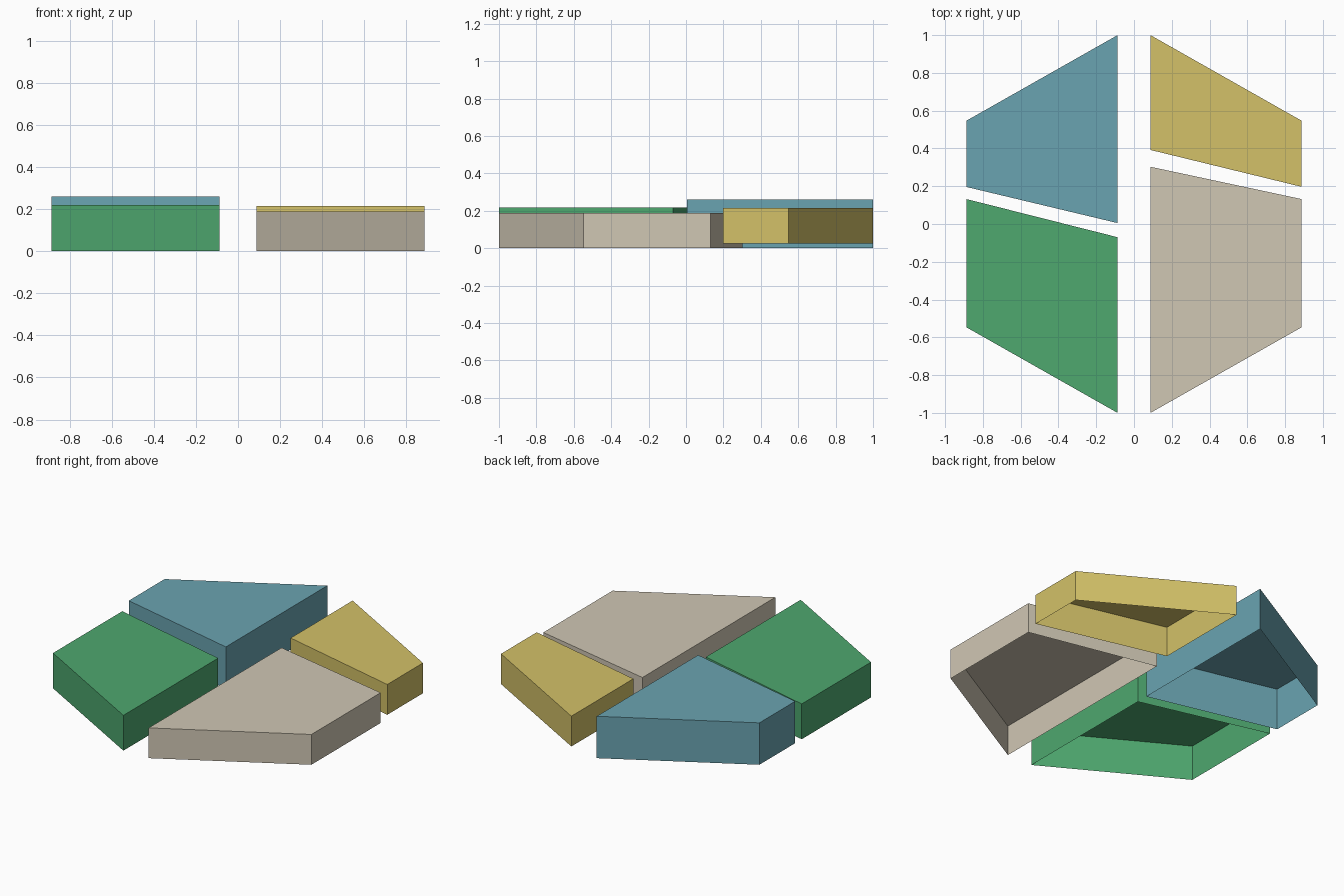
import bpy
import bmesh

if "Cube" in bpy.data.objects:
    bpy.data.objects.remove(bpy.data.objects["Cube"])


def linear(hex_code):
    """Convert an sRGB hex colour to linear RGBA."""
    out = []
    for i in (0, 2, 4):
        c = int(hex_code[i:i + 2], 16) / 255
        out.append(c / 12.92 if c <= 0.04045 else ((c + 0.055) / 1.055) ** 2.4)
    return (*out, 1.0)


def open_tray(name, colour_name, colour, outline, z0, z1):
    """Thin shell: flat top and upright side walls, open underneath."""
    bm = bmesh.new()
    low = [bm.verts.new((x, y, z0)) for x, y in outline]
    high = [bm.verts.new((x, y, z1)) for x, y in outline]
    bm.faces.new(high)
    n = len(outline)
    for i in range(n):
        j = (i + 1) % n
        bm.faces.new((low[i], low[j], high[j], high[i]))
    mesh = bpy.data.meshes.new(name)
    bm.to_mesh(mesh)
    bm.free()
    mat = bpy.data.materials.new(colour_name)
    mat.diffuse_color = linear(colour)
    mat.use_nodes = True
    mat.node_tree.nodes["Principled BSDF"].inputs["Base Color"].default_value = mat.diffuse_color
    mesh.materials.append(mat)
    bpy.context.collection.objects.link(bpy.data.objects.new(name, mesh))


# Hexagon split into four pieces: inner and outer x, outer corner y
IN, OUT, CORNER = 0.087, 0.887, 0.547

# Outlines run counter-clockwise seen from above
open_tray("back_left_panel", "blue", "6AA4B1",
          [(-OUT, 0.196), (-IN, 0.005), (-IN, 1), (-OUT, CORNER)], 0, 0.26)
open_tray("front_left_panel", "green", "4EA86F",
          [(-OUT, -CORNER), (-IN, -1), (-IN, -0.07), (-OUT, 0.132)], 0, 0.219)
open_tray("back_right_panel", "yellow", "D3C168",
          [(IN, 0.392), (OUT, 0.197), (OUT, CORNER), (IN, 1)], 0.026, 0.214)
open_tray("front_right_panel", "beige", "D0C7B4",
          [(IN, -1), (OUT, -CORNER), (OUT, 0.132), (IN, 0.303)], 0, 0.188)
